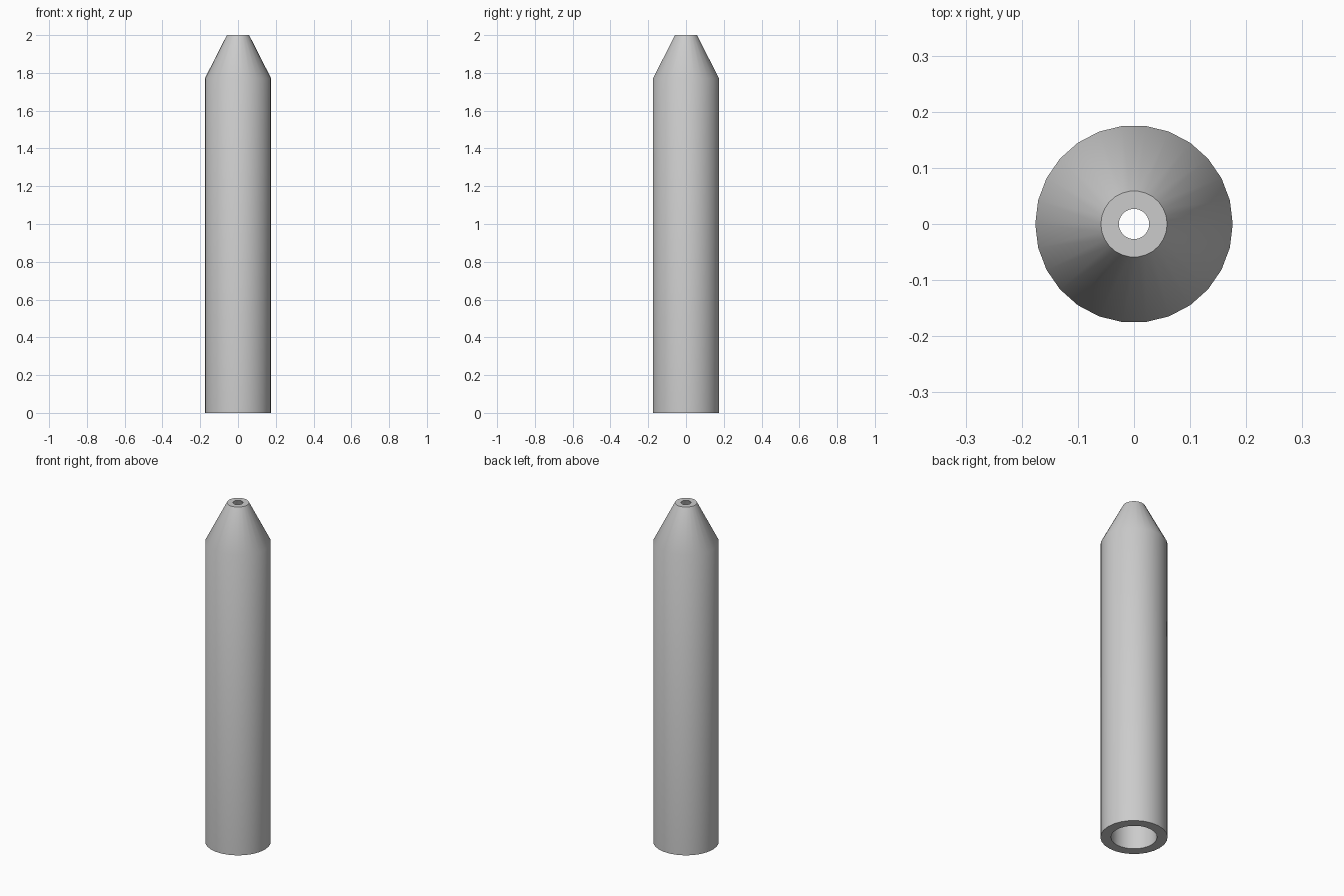
import bpy, bmesh
from math import cos, sin, tau, radians

cube = bpy.data.objects.get("Cube")
if cube:
    bpy.data.objects.remove(cube, do_unlink=True)

SIDES = 26

# Closed wall section (radius, height): outer wall, tip, then inner bore
profile = [(0.176, 0), (0.176, 1.77), (0.059, 2),
           (0.027, 2), (0.121, 1.77), (0.121, 0)]

# One flat grey for the whole part
grey = bpy.data.materials.new("plain grey")
grey.use_nodes = True
colour = (0.6, 0.6, 0.6, 1)
grey.diffuse_color = colour
grey.node_tree.nodes["Principled BSDF"].inputs["Base Color"].default_value = colour

# Revolve the section into a hollow tapered tube
bm = bmesh.new()
rings = []
for radius, height in profile:
    rings.append([bm.verts.new((radius * cos(tau * i / SIDES),
                                radius * sin(tau * i / SIDES), height))
                  for i in range(SIDES)])
for k, lower in enumerate(rings):
    upper = rings[(k + 1) % len(rings)]
    for i in range(SIDES):
        j = (i + 1) % SIDES
        bm.faces.new((lower[i], lower[j], upper[j], upper[i]))
bmesh.ops.recalc_face_normals(bm, faces=bm.faces)

mesh = bpy.data.meshes.new("tapered_tube")
bm.to_mesh(mesh)
bm.free()
mesh.materials.append(grey)
tube = bpy.data.objects.new("tapered_tube", mesh)
bpy.context.collection.objects.link(tube)

# Smooth walls, crisp rims
for obj in bpy.context.selected_objects:
    obj.select_set(False)
tube.select_set(True)
bpy.context.view_layer.objects.active = tube
bpy.ops.object.shade_smooth_by_angle(angle=radians(30))
